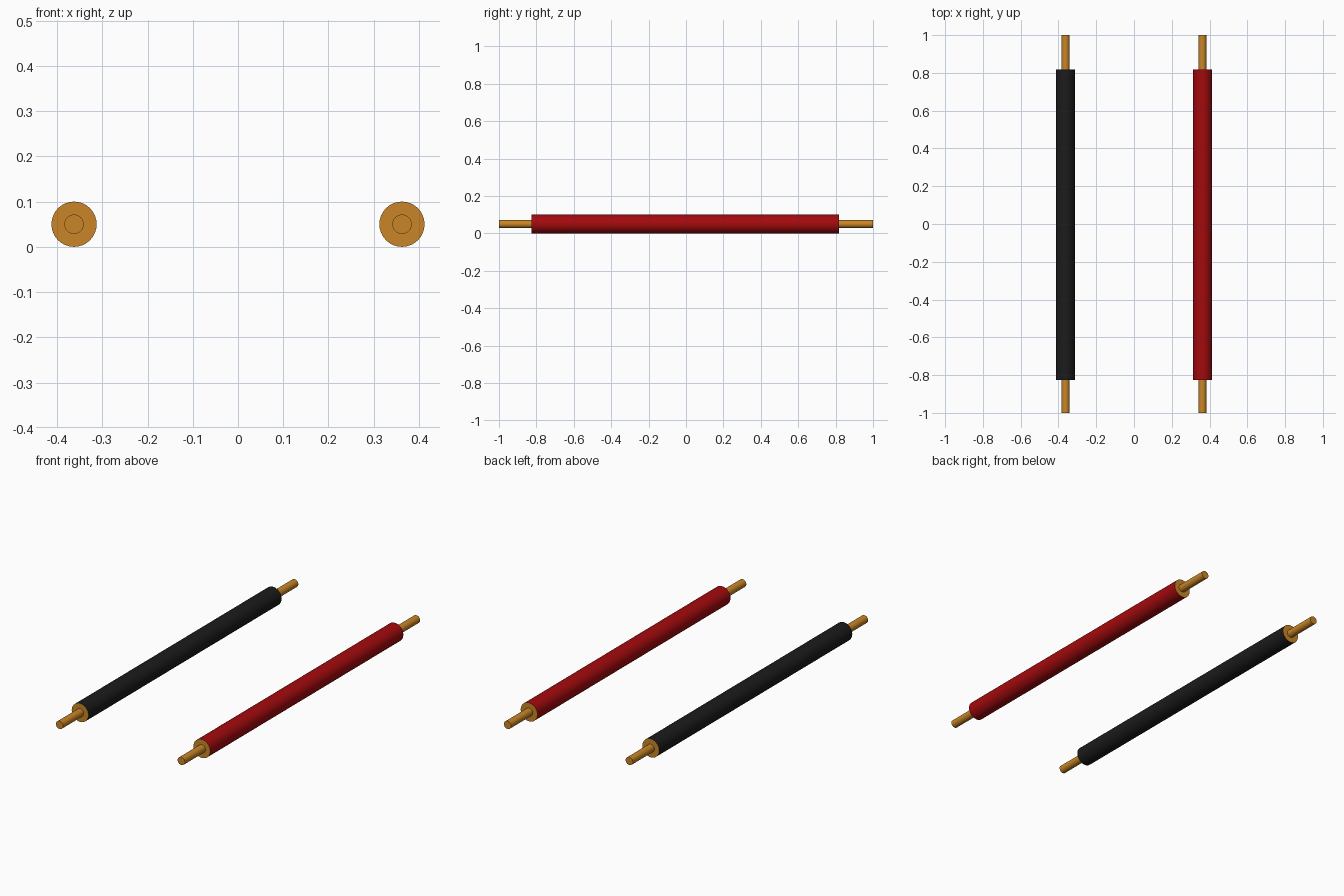
import bpy, bmesh
from math import cos, sin, pi, radians

if "Cube" in bpy.data.objects:
    bpy.data.objects.remove(bpy.data.objects["Cube"])

SEGMENTS = 32
CORE_R, SLEEVE_R = 0.0215, 0.05
BACK, FRONT = 0.817, -0.825   # ends of the insulation


def material(name, color):
    mat = bpy.data.materials.new(name)
    mat.diffuse_color = color
    mat.use_nodes = True
    mat.node_tree.nodes["Principled BSDF"].inputs["Base Color"].default_value = mat.diffuse_color
    return mat


copper = material("copper", (0.58, 0.235, 0.02, 1))
black = material("black_insulation", (0.011, 0.011, 0.011, 1))
red = material("red_insulation", (0.37, 0.003, 0.004, 1))


def wire(name, x, insulation):
    # Stepped profile along y: bare core, insulation, bare core
    profile = [(CORE_R, -1), (CORE_R, FRONT), (SLEEVE_R, FRONT),
               (SLEEVE_R, BACK), (CORE_R, BACK), (CORE_R, 1)]
    bm = bmesh.new()
    angles = [2 * pi * i / SEGMENTS for i in range(SEGMENTS)]
    rings = [[bm.verts.new((r * cos(a), y, r * sin(a))) for a in angles]
             for r, y in profile]
    for band in range(len(rings) - 1):
        lower, upper = rings[band], rings[band + 1]
        for i in range(SEGMENTS):
            j = (i + 1) % SEGMENTS
            face = bm.faces.new((lower[i], lower[j], upper[j], upper[i]))
            # Only the outer sleeve is coloured; cut ends stay copper
            face.material_index = 1 if band == 2 else 0
    bm.faces.new(rings[0])
    bm.faces.new(rings[-1])
    bmesh.ops.recalc_face_normals(bm, faces=bm.faces)
    mesh = bpy.data.meshes.new(name)
    bm.to_mesh(mesh)
    bm.free()
    mesh.materials.append(copper)
    mesh.materials.append(insulation)
    obj = bpy.data.objects.new(name, mesh)
    obj.location = (x, 0, SLEEVE_R)
    bpy.context.collection.objects.link(obj)
    bpy.ops.object.select_all(action='DESELECT')
    obj.select_set(True)
    bpy.context.view_layer.objects.active = obj
    bpy.ops.object.shade_smooth_by_angle(angle=radians(30))


# Pair of parallel wires
wire("black_wire", -0.3625, black)
wire("red_wire", 0.3625, red)
